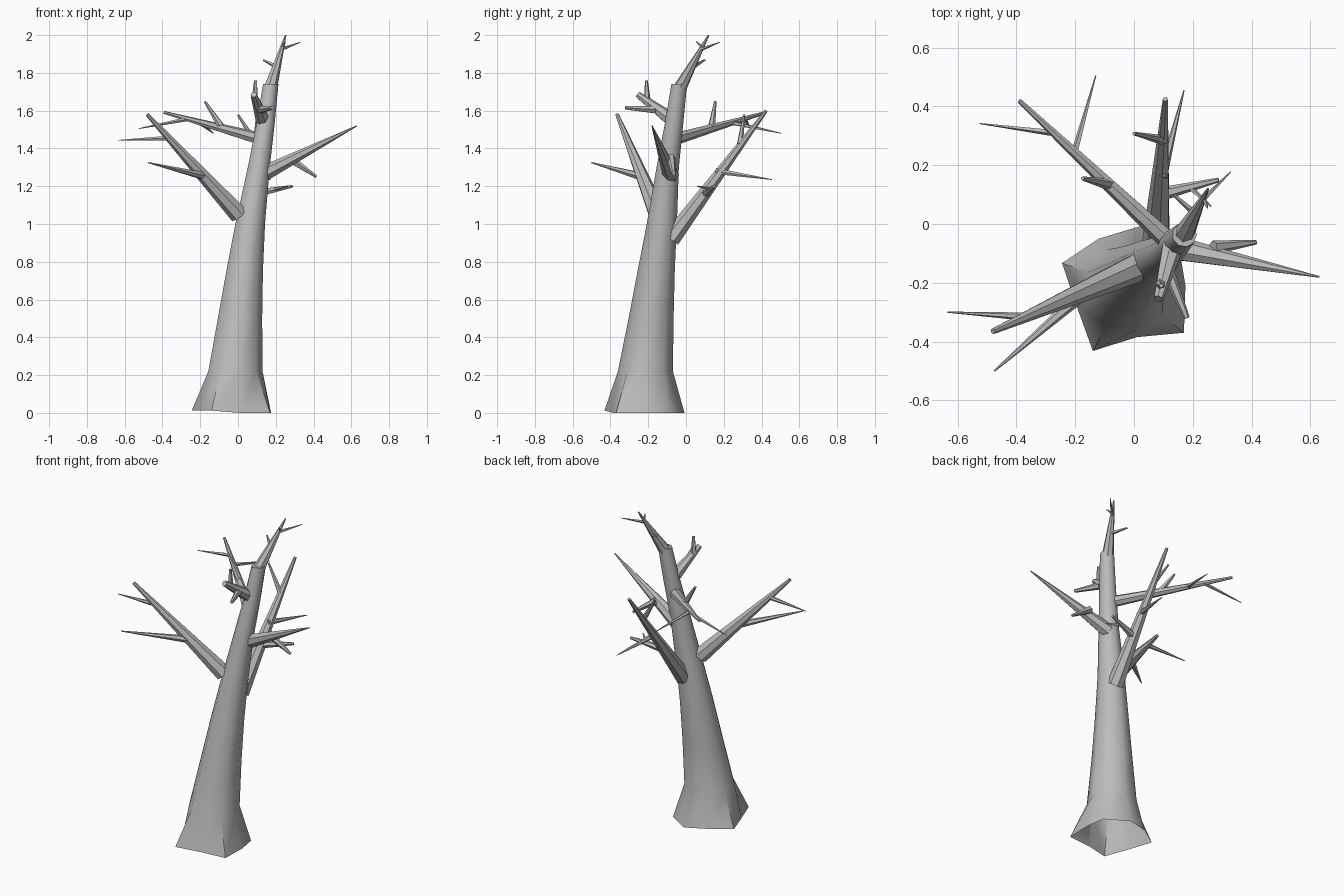
import bpy, bmesh, math
from mathutils import Vector

if "Cube" in bpy.data.objects:
    bpy.data.objects.remove(bpy.data.objects["Cube"])

bark = bpy.data.materials.new("grey_bark")
bark.diffuse_color = (0.5, 0.5, 0.5, 1)
bark.use_nodes = True
bark.node_tree.nodes["Principled BSDF"].inputs["Base Color"].default_value = bark.diffuse_color


def skin(name, rings, cap_start=False):
    """Bridge a list of equal-length rings into a smooth tube with a closed far end."""
    bm = bmesh.new()
    loops = [[bm.verts.new(p) for p in ring] for ring in rings]
    n = len(loops[0])
    for a, b in zip(loops, loops[1:]):
        for i in range(n):
            j = (i + 1) % n
            bm.faces.new((a[i], a[j], b[j], b[i]))
    bm.faces.new(loops[-1])
    if cap_start:
        bm.faces.new(loops[0][::-1])
    mesh = bpy.data.meshes.new(name)
    bm.to_mesh(mesh)
    bm.free()
    mesh.materials.append(bark)
    obj = bpy.data.objects.new(name, mesh)
    bpy.context.collection.objects.link(obj)
    bpy.ops.object.select_all(action='DESELECT')
    obj.select_set(True)
    bpy.context.view_layer.objects.active = obj
    bpy.ops.object.shade_smooth_by_angle(angle=math.radians(50))


def limb(name, start, end, r0, r1, sides=7):
    """Tapered limb between two points."""
    a, b = Vector(start), Vector(end)
    turn = (b - a).to_track_quat('Z', 'Y')
    rings = []
    for t in (0, 0.5, 1):
        r = r0 + (r1 - r0) * t
        rings.append([a.lerp(b, t) + turn @ Vector((r * math.cos(k), r * math.sin(k), 0))
                      for k in (math.tau * i / sides for i in range(sides))])
    skin(name, rings, True)


# Trunk: irregular flared foot, open below, then round leaning rings (x, y, z, radius)
foot = [(.175, -.21), (.155, -.09), (.02, -.008), (-.12, -.05), (-.245, -.133),
        (-.195, -.28), (-.14, -.432), (.01, -.385), (.17, -.37)]
trunk = [(-.018, -.215, .22, .148), (.007, -.185, .5, .121), (.032, -.158, .75, .1),
         (.062, -.128, 1.0, .081), (.108, -.097, 1.3, .06), (.143, -.065, 1.52, .05),
         (.172, -.036, 1.74, .042)]
rings = [[(x, y, .005 if y > -.3 else .012) for x, y in foot]]
rings[0] = [(x, y, 0 if x > 0 else .012) for x, y in foot]
for x, y, z, r in trunk:
    rings.append([(x + r * math.cos(math.tau * i / 9), y + r * math.sin(math.tau * i / 9), z)
                  for i in range(9)])
skin("trunk", rings)

# Top leader and its twigs
limb("leader", (.172, -.032, 1.72), (.252, .12, 2.0), .036, .004)
limb("leader_twig_right", (.232, .08, 1.925), (.33, .178, 1.962), .01, .002, 5)
limb("leader_twig_left", (.21, .035, 1.83), (.135, .1, 1.868), .013, .005, 5)
limb("leader_twig_top", (.236, .09, 1.93), (.25, .055, 1.965), .009, .003, 5)

# Front left branch
limb("left_branch", (.005, -.15, 1.05), (-.48, -.365, 1.58), .05, .01)
limb("left_twig_low", (-.165, -.23, 1.25), (-.475, -.5, 1.325), .023, .003, 6)
limb("left_twig_high", (-.37, -.315, 1.455), (-.635, -.3, 1.443), .014, .002, 6)

# Back left branch
limb("back_left_branch", (.12, -.06, 1.45), (-.39, .42, 1.59), .034, .008)
limb("back_left_twig_outer", (-.27, .31, 1.555), (-.525, .342, 1.505), .012, .002, 5)
limb("back_left_twig_rear", (-.2, .25, 1.535), (-.13, .505, 1.48), .012, .002, 5)
limb("back_left_stub", (-.085, .135, 1.51), (-.175, .155, 1.648), .02, .007, 6)

# Back branch
limb("back_branch", (.075, -.08, .92), (.107, .425, 1.6), .05, .009)
limb("back_twig_outer", (.095, .16, 1.28), (.17, .455, 1.235), .018, .002, 6)
limb("back_twig_upper", (.1, .285, 1.42), (0, .308, 1.578), .017, .006, 6)
limb("back_side_twig", (.085, .1, 1.16), (.288, .15, 1.2), .024, .008, 6)
limb("back_side_sprig", (.19, .125, 1.185), (.262, .06, 1.2), .01, .003, 5)

# Right branch
limb("right_branch", (.125, -.08, 1.26), (.63, -.18, 1.52), .044, .003)
limb("right_twig", (.27, -.08, 1.35), (.415, -.062, 1.25), .024, .008, 6)

# Front branch
limb("front_branch", (.13, -.08, 1.555), (.083, -.255, 1.685), .038, .017)
limb("front_twig_low", (.115, -.16, 1.605), (.18, -.32, 1.615), .022, .01, 6)
limb("front_twig_up", (.09, -.205, 1.655), (.093, -.21, 1.76), .018, .008, 5)
